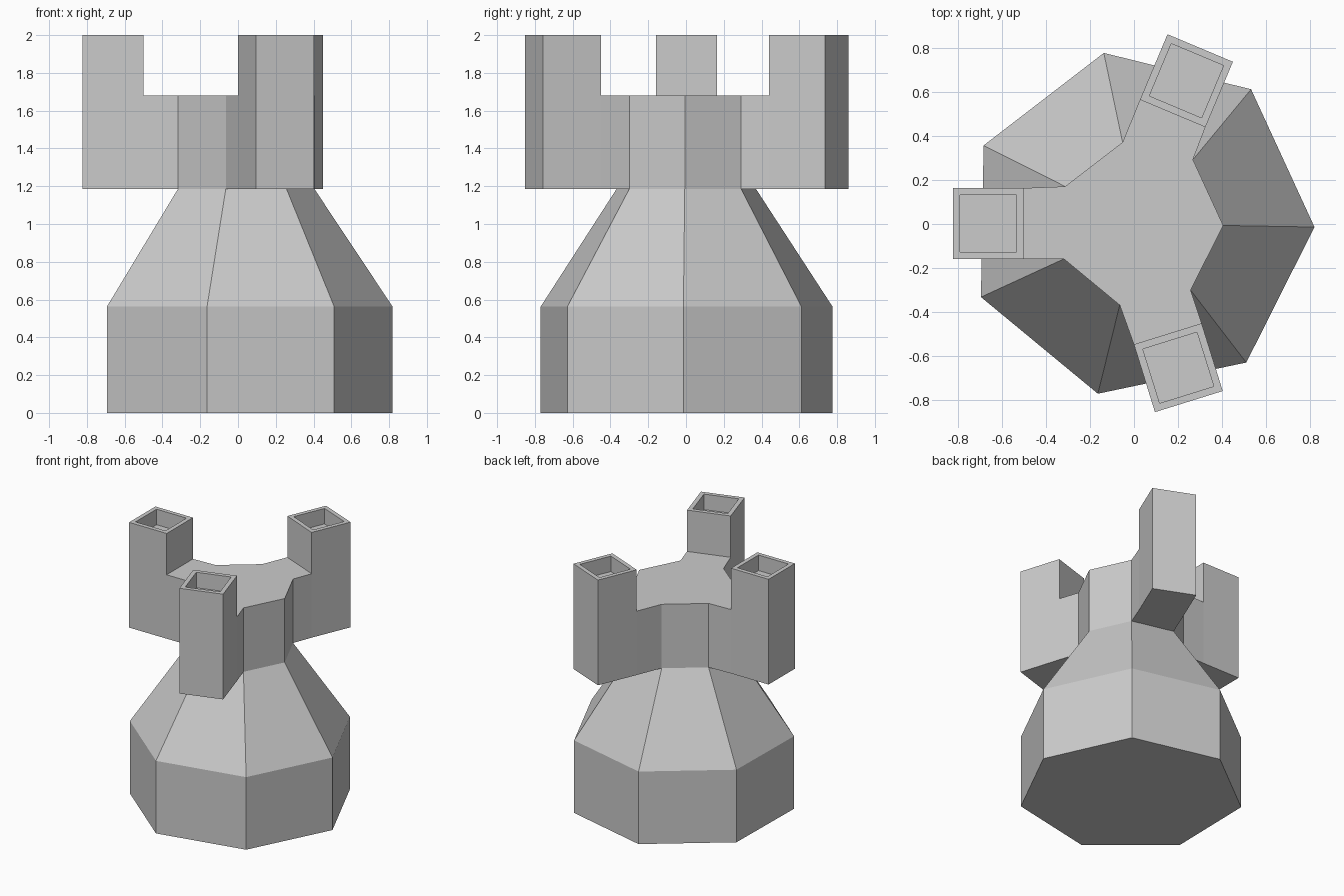
import bpy, bmesh, math
from mathutils import Vector

if "Cube" in bpy.data.objects:
    bpy.data.objects.remove(bpy.data.objects["Cube"])

SIDES = 7
CX = 0.026          # body axis sits slightly off centre in x
TURN = math.radians(-1)
bm = bmesh.new()


def ring(radius, z):
    """One seven-sided cross-section of the body."""
    return [bm.verts.new((CX + radius * math.cos(TURN + math.tau * i / SIDES),
                          radius * math.sin(TURN + math.tau * i / SIDES), z))
            for i in range(SIDES)]


def skin(lower, upper):
    """Wall between two cross-sections; returns the side faces."""
    return [bm.faces.new((lower[i], lower[(i + 1) % SIDES],
                          upper[(i + 1) % SIDES], upper[i]))
            for i in range(SIDES)]


def extrude_to(face, centre, direction, half_width):
    """Extrude a wall face so that it ends square across the given direction."""
    face = bmesh.ops.extrude_discrete_faces(bm, faces=[face])["faces"][0]
    side = Vector((-direction.y, direction.x))
    for v in face.verts:
        s = 1 if (v.co.xy - centre).dot(side) > 0 else -1
        v.co.xy = centre + side * half_width * s
    return face


# Base drum, sloping shoulder and neck
rings = [ring(0.793, 0), ring(0.793, 0.562), ring(0.379, 1.185), ring(0.379, 1.68)]
walls = [skin(a, b) for a, b in zip(rings, rings[1:])]
bm.faces.new(rings[0][::-1])
bm.faces.new(rings[-1])

# Three arms: neck wall index, turret centre, heading
ARMS = [(1, (0.238, 0.65), 67.2), (3, (-0.661, 0.002), 180), (5, (0.201, -0.652), -72.7)]
HALF = 0.161
for index, centre, heading in ARMS:
    a = math.radians(heading)
    direction = Vector((math.cos(a), math.sin(a)))
    centre = Vector(centre)
    # Bridge to the turret, then the turret block itself
    face = extrude_to(walls[2][index], centre - direction * HALF, direction, HALF)
    face = extrude_to(face, centre + direction * HALF, direction, HALF)
    # Raise the turret top
    top = min((f for f in bm.faces if all(abs(v.co.z - 1.68) < 1e-4 for v in f.verts)),
              key=lambda f: (f.calc_center_median().xy - centre).length)
    top = bmesh.ops.extrude_discrete_faces(bm, faces=[top])["faces"][0]
    for v in top.verts:
        v.co.z = 2.0
    # Square socket sunk into the top
    bm.normal_update()
    bmesh.ops.inset_individual(bm, faces=[top], thickness=0.046)
    top = bmesh.ops.extrude_discrete_faces(bm, faces=[top])["faces"][0]
    for v in top.verts:
        v.co.z -= 0.12

bmesh.ops.recalc_face_normals(bm, faces=bm.faces[:])
mesh = bpy.data.meshes.new("three_turret_tower")
bm.to_mesh(mesh)
bm.free()
bpy.context.collection.objects.link(bpy.data.objects.new("three_turret_tower", mesh))
